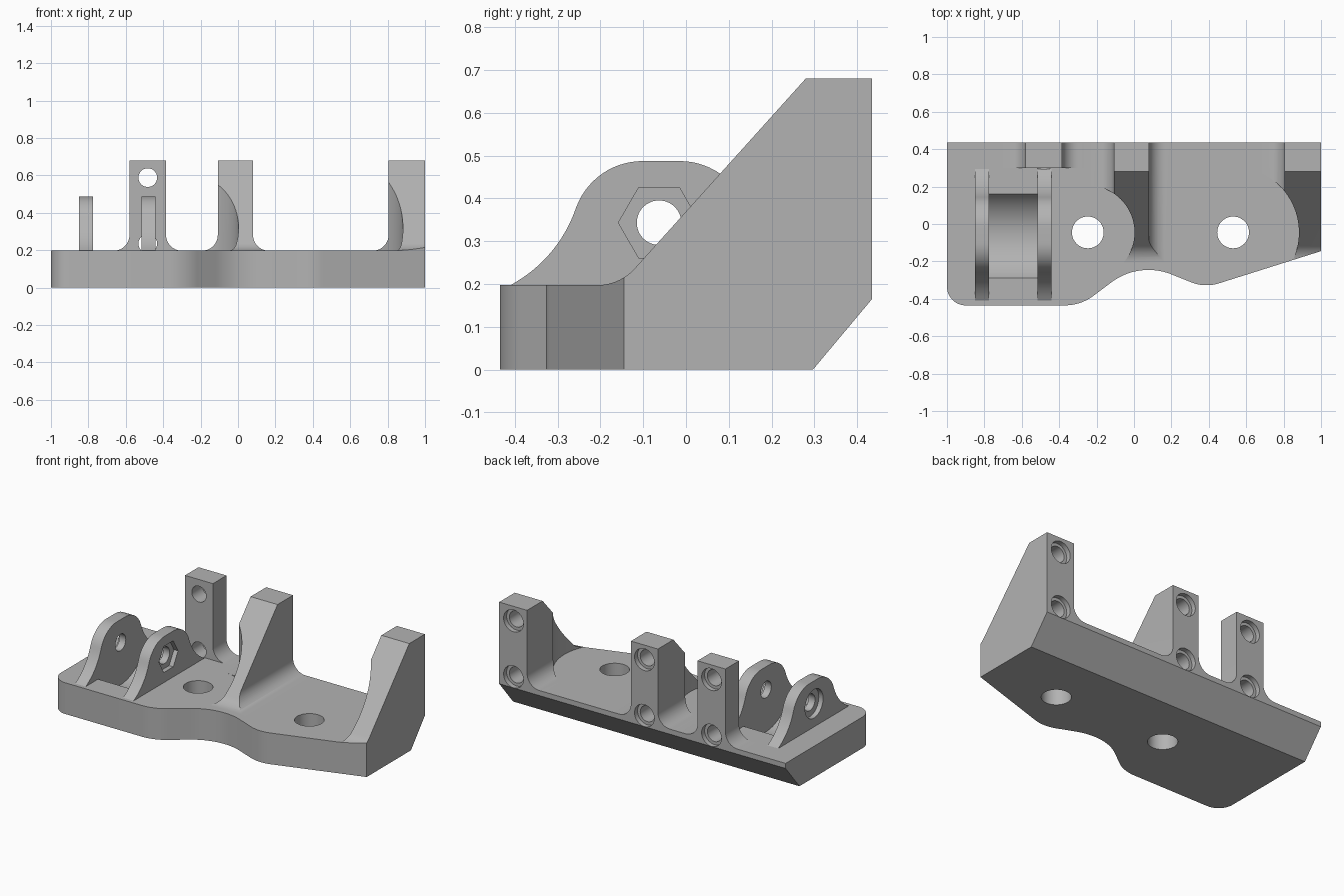
import bpy, bmesh
from math import cos, sin, tan, pi, radians
from mathutils import Vector

cube = bpy.data.objects.get("Cube")
if cube:
    bpy.data.objects.remove(cube, do_unlink=True)

grey = bpy.data.materials.new("matte grey")
grey.use_nodes = True
COLOR = (0.45, 0.45, 0.45, 1)
grey.diffuse_color = COLOR
grey.node_tree.nodes["Principled BSDF"].inputs["Base Color"].default_value = COLOR

TOP = 0.197      # upper face of the plate
BACK = 0.435     # rear face


def rounded(corners, steps=14):
    """Polygon of (u, v, radius) corners with each corner turned into an arc."""
    out = []
    n = len(corners)
    for i, (u, v, r) in enumerate(corners):
        p = Vector((u, v))
        if not r:
            out.append(p)
            continue
        a = (Vector(corners[i - 1][:2]) - p).normalized()
        b = (Vector(corners[(i + 1) % n][:2]) - p).normalized()
        half = a.angle(b) / 2
        centre = p + (a + b).normalized() * (r / sin(half))
        start = p + a * (r / tan(half)) - centre
        turn = (p + b * (r / tan(half)) - centre).angle_signed(start)
        for k in range(steps + 1):
            t = turn * k / steps
            out.append(centre + Vector((start.x * cos(t) - start.y * sin(t),
                                        start.x * sin(t) + start.y * cos(t))))
    return out


def circle(u, v, r, n=48):
    return [(u + r * cos(2 * pi * k / n), v + r * sin(2 * pi * k / n)) for k in range(n)]


def prism(name, pts, axis, lo, hi):
    """Extrude a flat profile along one axis."""
    place = {"x": lambda u, v, w: (w, u, v),
             "y": lambda u, v, w: (u, w, v),
             "z": lambda u, v, w: (u, v, w)}[axis]
    bm = bmesh.new()
    rings = [[bm.verts.new(place(u, v, w)) for u, v in pts] for w in (lo, hi)]
    for ring in rings:
        bm.faces.new(ring)
    for i in range(len(pts)):
        bm.faces.new((rings[0][i - 1], rings[0][i], rings[1][i], rings[1][i - 1]))
    bmesh.ops.recalc_face_normals(bm, faces=bm.faces)
    mesh = bpy.data.meshes.new(name)
    bm.to_mesh(mesh)
    bm.free()
    mesh.materials.append(grey)
    obj = bpy.data.objects.new(name, mesh)
    bpy.context.collection.objects.link(obj)
    return obj


def activate(obj):
    bpy.ops.object.select_all(action="DESELECT")
    obj.select_set(True)
    bpy.context.view_layer.objects.active = obj


def combine(obj, pts, axis, lo, hi, op="DIFFERENCE"):
    """Cut or trim an object with a temporary prism."""
    tool = prism("cutter", pts, axis, lo, hi)
    tool.hide_render = True
    mod = obj.modifiers.new("cut", "BOOLEAN")
    mod.operation, mod.solver, mod.object = op, "EXACT", tool
    activate(obj)
    bpy.ops.object.modifier_apply(modifier=mod.name)
    bpy.data.objects.remove(tool, do_unlink=True)


def finish(obj):
    activate(obj)
    bpy.ops.object.shade_smooth_by_angle(angle=radians(25))


def bolt_holes(obj, x):
    """Two rear screw holes with counterbores."""
    for z in (0.235, 0.588):
        combine(obj, circle(x, z, 0.05), "y", 0.25, 0.6)
        combine(obj, circle(x, z, 0.069), "y", BACK - 0.03, 0.6)


POST_X = (-0.4825, -0.014, 0.9)
PIVOT = (-0.063, 0.343)

# Base plate with a wavy front edge
outline = rounded([(-1, BACK, 0), (1, BACK, 0), (1, -0.145, 0), (0.379, -0.341, 0.22),
                   (0.028, -0.2, 0.33), (-0.285, -BACK, 0.25), (-1, -BACK, 0.1)])
plate = prism("base_plate", outline, "z", 0, TOP)
combine(plate, [(0.213, -0.1), (0.6, 0.362), (0.6, -0.1)], "x", -2, 2)
for x in (-0.247, 0.53):
    combine(plate, circle(x, -0.045, 0.085), "z", -1, 1)
combine(plate, circle(*PIVOT, 0.268, 96), "x", -0.777, -0.513)
for x in POST_X:
    bolt_holes(plate, x)
finish(plate)


# Posts with flared feet
def flared(left, right, flare_right=True):
    corners = [(left - 0.12, TOP, 0), (left - 0.119, TOP + 0.0001, 0), (left, TOP, 0.085),
               (left, 0.68, 0), (right, 0.68, 0)]
    if flare_right:
        corners += [(right, TOP, 0.085), (right + 0.119, TOP + 0.0001, 0),
                    (right + 0.12, TOP, 0)]
    else:
        corners.append((right, TOP, 0))
    return rounded(corners)


rear_post = prism("rear_post", flared(-0.58, -0.385), "y", 0.3, BACK)
bolt_holes(rear_post, POST_X[0])
finish(rear_post)

# Sloped gussets, scooped around the plate holes
slope = rounded([(0.6, 0, 0), (0.6, 0.68, 0), (0.28, 0.68, 0), (-0.155, TOP, 0.12),
                 (-0.25, TOP, 0), (-0.25, 0, 0)])
tall_outline = [(min(u * 1.0, 1.0), v) for u, v in outline]
for name, x, left, right, flare, hole_x, scoop in (
        ("middle_gusset", POST_X[1], -0.108, 0.08, True, -0.247, 0.25),
        ("left_gusset", POST_X[2], 0.805, 1.0, False, 0.53, 0.352)):
    gusset = prism(name, flared(left, right, flare), "y", -0.24, BACK)
    combine(gusset, slope, "x", -2, 2, "INTERSECT")
    combine(gusset, tall_outline, "z", -1, 2, "INTERSECT")
    combine(gusset, circle(hole_x, -0.045, scoop, 96), "z", -1, 2)
    bolt_holes(gusset, x)
    finish(gusset)

# Pair of hinge lugs: round recess on one, hexagonal nut pocket on the other
half = [(-0.41, TOP, 0), (-0.3, 0.263, 0.32), (-0.216, 0.487, 0.165)]
lug_profile = rounded(half + [(2 * -0.058 - u, v, r) for u, v, r in reversed(half)])
for name, lo, pocket, sides in (("outer_lug", -0.85, (-1, -0.82), 48),
                                ("inner_lug", -0.515, (-0.47, -0.3), 6)):
    lug = prism(name, lug_profile, "x", lo, lo + 0.074)
    combine(lug, circle(*PIVOT, 0.052), "x", -2, 2)
    combine(lug, circle(*PIVOT, 0.095 if sides == 6 else 0.09, sides), "x", *pocket)
    finish(lug)
